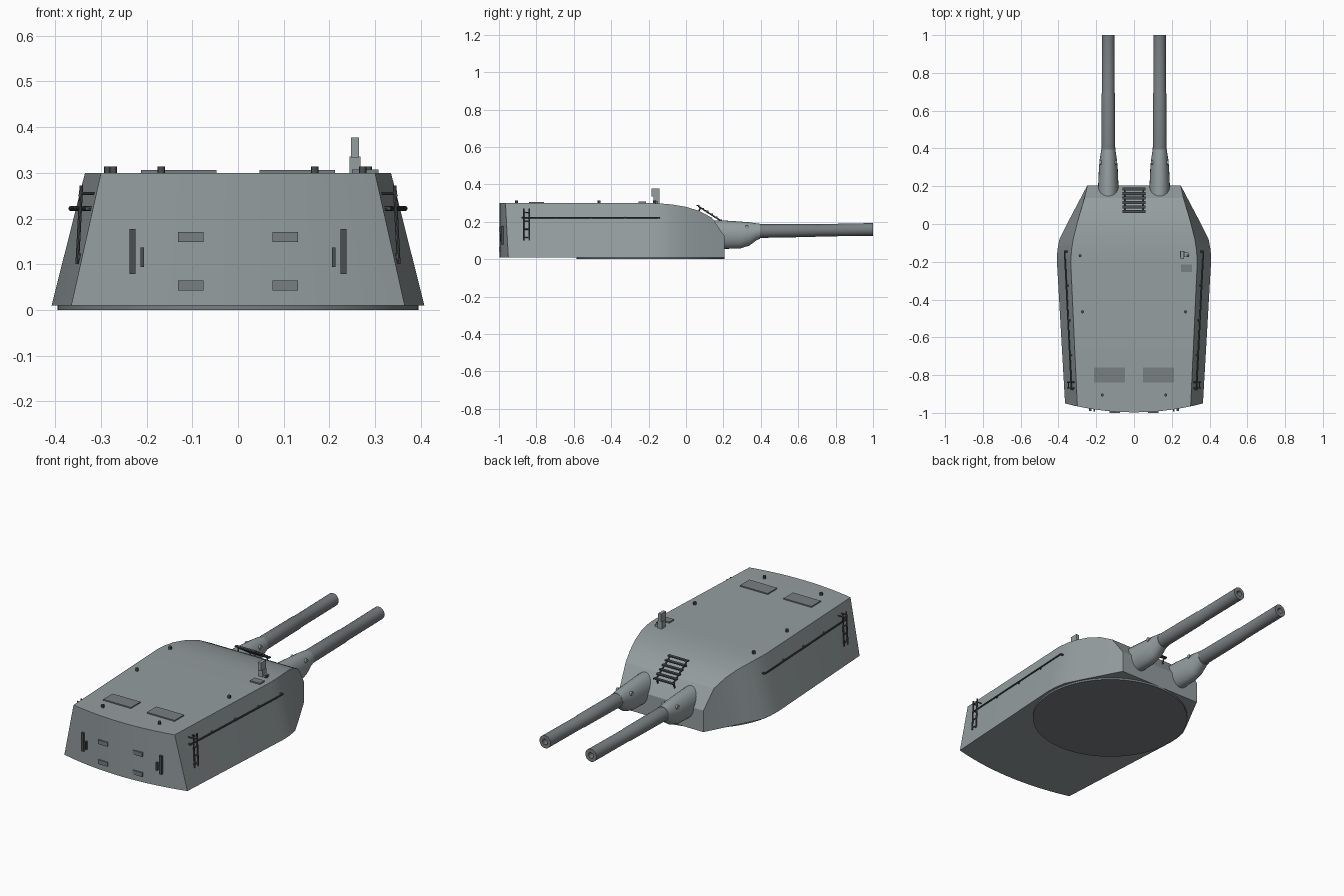
import bpy, bmesh, math
from mathutils import Vector

if "Cube" in bpy.data.objects:
    bpy.data.objects.remove(bpy.data.objects["Cube"])


def material(name, c):
    m = bpy.data.materials.new(name)
    m.diffuse_color = (*c, 1)
    m.use_nodes = True
    m.node_tree.nodes["Principled BSDF"].inputs["Base Color"].default_value = m.diffuse_color
    return m


PLATE = material("plate_grey", (0.30, 0.34, 0.35))
STEEL = material("gun_grey", (0.19, 0.21, 0.22))
DARK = material("fitting_dark", (0.07, 0.08, 0.08))


def finish(name, bm, mat, angle=None):
    bmesh.ops.recalc_face_normals(bm, faces=bm.faces)
    me = bpy.data.meshes.new(name)
    bm.to_mesh(me)
    bm.free()
    ob = bpy.data.objects.new(name, me)
    bpy.context.collection.objects.link(ob)
    me.materials.append(mat)
    if angle:
        bpy.ops.object.select_all(action='DESELECT')
        ob.select_set(True)
        bpy.context.view_layer.objects.active = ob
        bpy.ops.object.shade_smooth_by_angle(angle=math.radians(angle))
    return ob


def add_box(bm, lo, hi):
    vs = bmesh.ops.create_cube(bm, size=1)['verts']
    for v in vs:
        v.co = Vector([(a + b) / 2 + c * (b - a) for a, b, c in zip(lo, hi, v.co)])


def add_rod(bm, a, b, r, n=8):
    a, b = Vector(a), Vector(b)
    vs = bmesh.ops.create_cone(bm, cap_ends=True, segments=n, radius1=r, radius2=r,
                               depth=(b - a).length)['verts']
    q = (b - a).to_track_quat('Z', 'Y')
    for v in vs:
        v.co = q @ v.co + (a + b) / 2


def loft(bm, rings, x, n=24):
    # rings along y: (y, half width, centre z, half height)
    loops = []
    for y, rx, zc, rz in rings:
        loops.append([bm.verts.new((x + rx * math.cos(t), y, zc + rz * math.sin(t)))
                      for t in (2 * math.pi * i / n for i in range(n))])
    for p, q in zip(loops, loops[1:]):
        for i in range(n):
            j = (i + 1) % n
            bm.faces.new((p[i], p[j], q[j], q[i]))
    bm.faces.new(loops[0])
    bm.faces.new(loops[-1])


def back_y(x):
    return -0.997 + 0.047 * (x / 0.365) ** 2


# Armoured gunhouse: stations of (bottom y, bottom half width, roof y, roof half width, roof z)
ST = [(-.95, .365, back_y(.30), .30, .30), (-.20, .408, -.20, .335, .30),
      (-.14, .406, -.14, .331, .298), (-.08, .395, -.08, .322, .293),
      (.0, .355, .0, .302, .280), (.07, .318, .07, .282, .258),
      (.205, .247, .138, .262, .222)]
bm = bmesh.new()
side = {}
for s in (-1, 1):
    side[s] = ([bm.verts.new((s * a[1], a[0], .01)) for a in ST],
               [bm.verts.new((s * a[3], a[2], a[4])) for a in ST],
               bm.verts.new((s * .247, .205, .125)))
    b, t, mid = side[s]
    for i in range(5):
        bm.faces.new((b[i], b[i + 1], t[i + 1], t[i]))
    bm.faces.new((b[5], b[6], mid, t[6], t[5]))
(lb, lt, lm), (rb, rt, rm) = side[-1], side[1]
N = 14
arc_b, arc_t = [lb[0]], [lt[0]]
for i in range(1, N):
    u = 2 * i / N - 1
    arc_b.append(bm.verts.new((u * .365, back_y(u * .365), .01)))
    arc_t.append(bm.verts.new((u * .30, back_y(u * .30), .30)))
arc_b.append(rb[0])
arc_t.append(rt[0])
for i in range(N):
    bm.faces.new((arc_b[i], arc_b[i + 1], arc_t[i + 1], arc_t[i]))
bm.faces.new(arc_t + [rt[1], lt[1]])
for i in range(1, 6):
    bm.faces.new((lt[i], rt[i], rt[i + 1], lt[i + 1]))
bm.faces.new((lt[6], rt[6], rm, lm))
bm.faces.new((lm, rm, rb[6], lb[6]))
bm.faces.new(arc_b + rb[1:] + lb[:0:-1])
finish("gunhouse", bm, PLATE, 12)

# Turntable ring under the gunhouse
bm = bmesh.new()
add_rod(bm, (0, -.19, 0), (0, -.19, .012), .395, 64)
finish("turntable", bm, STEEL, 30)

# Guns with blast sleeves and trunnion caps
for s, label in ((-1, "left"), (1, "right")):
    x = s * .136
    bm = bmesh.new()
    loft(bm, [(.10, .055, .133, .076), (.20, .054, .131, .076), (.29, .050, .129, .072),
              (.34, .046, .135, .062), (.375, .040, .146, .046), (.395, .038, .149, .040)], x)
    for k in (-1, 1):
        add_rod(bm, (x + k * .035, .325, .170), (x + k * .046, .325, .170), .011, 12)
    finish(label + "_sleeve", bm, PLATE, 35)
    bm = bmesh.new()
    loft(bm, [(.36, .037, .150, .037), (.69, .035, .154, .035), (.695, .033, .154, .033),
              (1.0, .033, .159, .034), (1.0, .015, .159, .015), (.94, .015, .158, .015)], x)
    finish(label + "_barrel", bm, STEEL, 35)

# Steps between the guns
bm = bmesh.new()
p0, p1 = Vector((0, .065, .283)), Vector((0, .185, .206))
for s in (-1, 1):
    off = Vector((s * .05, 0, 0))
    add_rod(bm, p0 + off, p1 + off, .004)
    for f in (.1, .95):
        p = p0.lerp(p1, f) + off
        add_rod(bm, p, p - Vector((0, .015, .035)), .004)
for i in range(6):
    p = p0.lerp(p1, i / 5)
    add_box(bm, p + Vector((-.06, -.008, .001)), p + Vector((.06, .008, .007)))
finish("front_steps", bm, DARK)

# Roof hatches and plate
bm = bmesh.new()
for s in (-1, 1):
    a, b = sorted((s * .047, s * .212))
    add_box(bm, (a, -.84, .295), (b, -.76, .306))
add_box(bm, (.25, -.255, .295), (.308, -.215, .307))
finish("roof_hatches", bm, STEEL)

# Roof knobs
bm = bmesh.new()
for s in (-1, 1):
    for x, y in ((.285, -.168), (.273, -.465), (.168, -.905)):
        add_rod(bm, (s * x, y, .295), (s * x, y, .314), .008, 12)
finish("roof_knobs", bm, DARK, 30)

# Periscope sight
bm = bmesh.new()
add_box(bm, (.244, -.175, .295), (.268, -.143, .336))
add_box(bm, (.247, -.185, .334), (.265, -.143, .377))
add_box(bm, (.262, -.172, .295), (.288, -.150, .312))
finish("periscope", bm, PLATE)


# Side handrails and ladders
def wall_x(y, z):
    f, h = (y + .95) / .75, (z - .01) / .29
    low, high = .365 + f * .043, .30 + f * .035
    return low + h * (high - low)


for s, label in ((-1, "left"), (1, "right")):
    bm = bmesh.new()
    add_rod(bm, (s * (wall_x(-.88, .222) + .010), -.88, .222),
            (s * (wall_x(-.14, .222) + .010), -.14, .222), .004)
    for y in (-.145, -.325, -.51, -.695, -.875):
        w = wall_x(y, .222)
        add_rod(bm, (s * (w - .005), y, .222), (s * (w + .012), y, .222), .005)
    finish(label + "_handrail", bm, DARK)
    bm = bmesh.new()
    for y in (-.868, -.838):
        add_rod(bm, (s * .352, y, .10), (s * .343, y, .272), .004)
        for z in (.12, .255):
            add_rod(bm, (s * (wall_x(y, z) - .005), y, z), (s * .348, y, z), .003)
    for z in (.115, .16, .205, .25):
        add_rod(bm, (s * .347, -.87, z), (s * .347, -.836, z), .003)
    finish(label + "_ladder", bm, DARK)

# Rear vents and grab bars
vents, bars = bmesh.new(), bmesh.new()
for s in (-1, 1):
    a, b = sorted((s * .075, s * .131))
    for z in (.042, .149):
        add_box(vents, (a, -1, z), (b, -.985, z + .022))
    x = s * .231
    add_box(bars, (x - .007, back_y(x) - .011, .078), (x + .007, back_y(x) + .004, .177))
    x = s * .210
    add_box(bars, (x - .004, back_y(x) - .011, .094), (x + .004, back_y(x) + .004, .137))
finish("rear_vents", vents, STEEL)
finish("rear_bars", bars, DARK)
